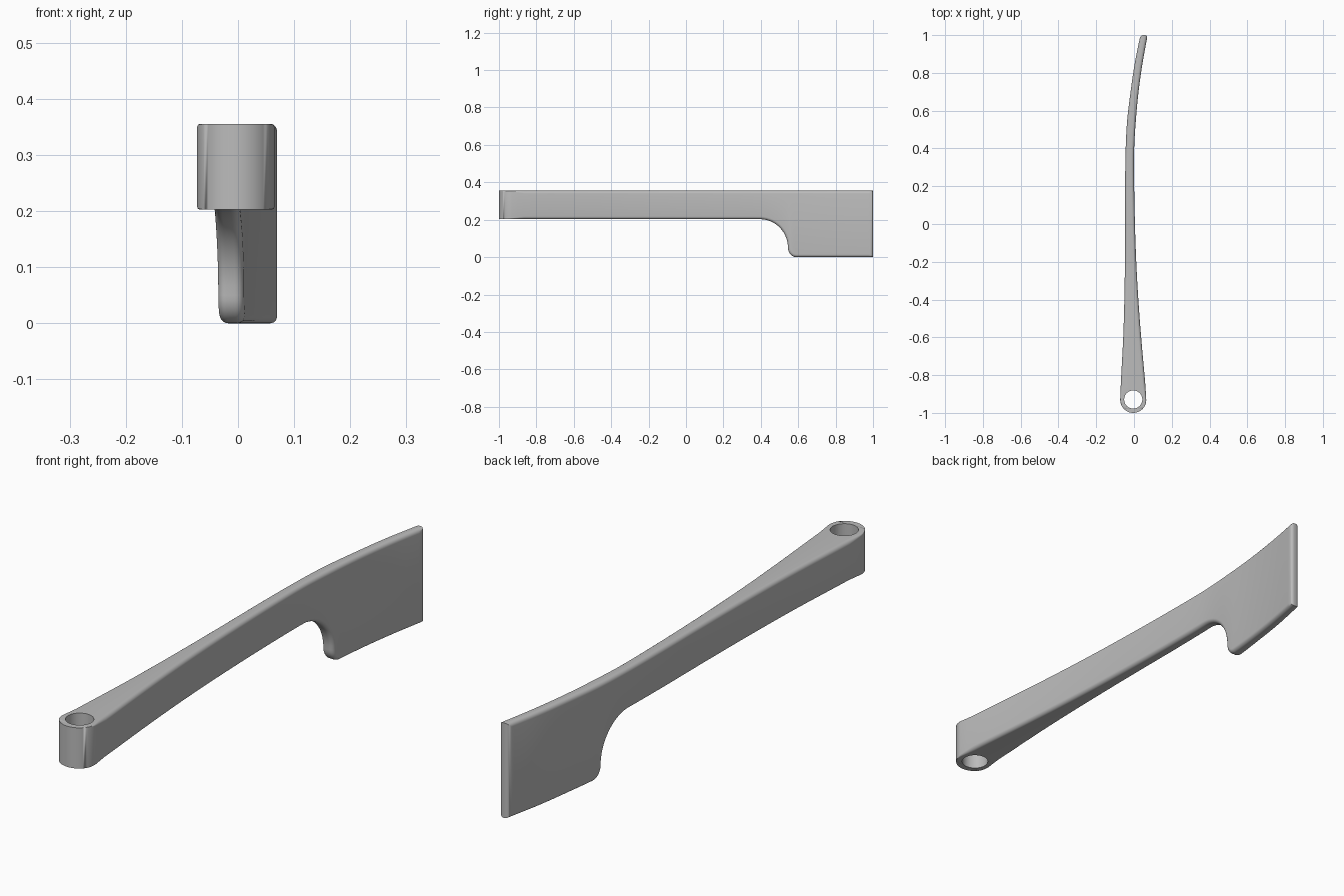
import bpy, bmesh, math

cube = bpy.data.objects.get("Cube")
if cube:
    bpy.data.objects.remove(cube)

TOP, BAR_BOTTOM, FILLET, STEPS = 0.355, 0.203, 0.015, 6
HUB_X, HUB_Y, HUB_R, HOLE_R = -0.004, -0.931, 0.069, 0.048

grey = bpy.data.materials.new("light grey")
grey.use_nodes = True
colour = (0.5, 0.5, 0.5, 1)
grey.diffuse_color = colour
grey.node_tree.nodes["Principled BSDF"].inputs["Base Color"].default_value = colour

# Plan of the arm: y, smaller x edge, larger x edge
PLAN = [(HUB_Y, -0.073, 0.065), (-0.85, -0.070, 0.060), (-0.6, -0.057, 0.038),
        (-0.4, -0.051, 0.023), (-0.2, -0.048, 0.012), (0, -0.047, 0.005),
        (0.2, -0.047, 0.001), (0.4, -0.044, 0.001), (0.55, -0.036, 0.010),
        (0.7, -0.018, 0.024), (0.85, 0.004, 0.045), (1, 0.034, 0.072)]


def slope(i, col):
    a, b = PLAN[max(i - 1, 0)], PLAN[min(i + 1, len(PLAN) - 1)]
    return (b[col] - a[col]) / (b[0] - a[0])


def plan(y):
    """Centre x and half width of the arm at y."""
    if y <= HUB_Y:
        return HUB_X, math.sqrt(max(HUB_R ** 2 - (y - HUB_Y) ** 2, 0))
    i = max(k for k in range(len(PLAN) - 1) if PLAN[k][0] <= y)
    a, b = PLAN[i], PLAN[i + 1]
    h = b[0] - a[0]
    t = (y - a[0]) / h
    lo, hi = [(1 + 2 * t) * (1 - t) ** 2 * a[c] + t * (1 - t) ** 2 * h * slope(i, c)
              + t * t * (3 - 2 * t) * b[c] + t * t * (t - 1) * h * slope(i + 1, c)
              for c in (1, 2)]
    return (lo + hi) / 2, (hi - lo) / 2


# Lower edge in side view: hub, bar, hollow, blade corner, blade
def arc(cy, cz, ry, rz, start, end, n):
    for k in range(n + 1):
        a = math.radians(start + (end - start) * k / n)
        yield cy + ry * math.cos(a), cz + rz * math.sin(a)


lower = [(HUB_Y - HUB_R * math.cos(math.pi / 2 * k / 16), BAR_BOTTOM) for k in range(17)]
lower += [(HUB_Y + (0.395 - HUB_Y) * k / 40, BAR_BOTTOM) for k in range(1, 40)]
lower += list(arc(0.395, 0.05, 0.15, BAR_BOTTOM - 0.05, 90, 0, 14))
lower += list(arc(0.59, 0.05, 0.045, 0.05, 180, 270, 8))[1:]
lower += [(0.59 + 0.385 * k / 14, 0) for k in range(1, 15)] + [(1, 0)]

# Skin the arm with rounded cross-sections
bm = bmesh.new()
rings = []
for i, (y, z) in enumerate(lower):
    last = i == len(lower) - 1
    a, b = lower[max(i - 1, 0)], lower[min(i + 1, len(lower) - 1)]
    ty, tz = b[0] - a[0], b[1] - a[1]
    length = math.hypot(ty, tz)
    r = FILLET * min(max((y + 0.97) / 0.1, 0), 1)

    def corner(side, upper):
        points = []
        for k in range(STEPS + 1):
            ang = math.pi / 2 * k / STEPS
            inset = r * (1 - math.sin(ang))
            if last:
                py, pz = y - inset, (TOP - inset if upper else inset)
            elif upper:
                py, pz = y, TOP - inset
            else:
                py, pz = y - inset * tz / length, z + inset * ty / length
            c, w = plan(py)
            points.append(bm.verts.new((c + side * (w - r * (1 - math.cos(ang))), py, pz)))
        return points

    rings.append(corner(1, True) + corner(-1, True)[::-1]
                 + corner(-1, False) + corner(1, False)[::-1])

n = len(rings[0])
for p, q in zip(rings, rings[1:]):
    for k in range(n):
        m = (k + 1) % n
        bm.faces.new((p[k], p[m], q[m], q[k]))
for ring in (rings[0], rings[-1]):
    for k in range(n // 2 - 1):
        bm.faces.new((ring[k], ring[k + 1], ring[n - 2 - k], ring[n - 1 - k]))
bmesh.ops.remove_doubles(bm, verts=bm.verts, dist=0.00005)
bmesh.ops.recalc_face_normals(bm, faces=bm.faces)
mesh = bpy.data.meshes.new("lever_arm")
bm.to_mesh(mesh)
bm.free()
arm = bpy.data.objects.new("lever_arm", mesh)
bpy.context.collection.objects.link(arm)
mesh.materials.append(grey)

# Bore through the hub
bpy.ops.mesh.primitive_cylinder_add(vertices=64, radius=HOLE_R, depth=1,
                                    location=(HUB_X, HUB_Y + 0.002, 0.3))
cutter = bpy.context.object
cutter.name = "hub_hole_cutter"
cutter.hide_render = True
cutter.data.materials.append(grey)
cut = arm.modifiers.new("hub_hole", "BOOLEAN")
cut.operation, cut.solver, cut.object = "DIFFERENCE", "EXACT", cutter

bpy.ops.object.select_all(action="DESELECT")
arm.select_set(True)
bpy.context.view_layer.objects.active = arm
bpy.ops.object.modifier_apply(modifier=cut.name)
bpy.data.objects.remove(cutter)
bpy.ops.object.shade_smooth_by_angle(angle=math.radians(35))
